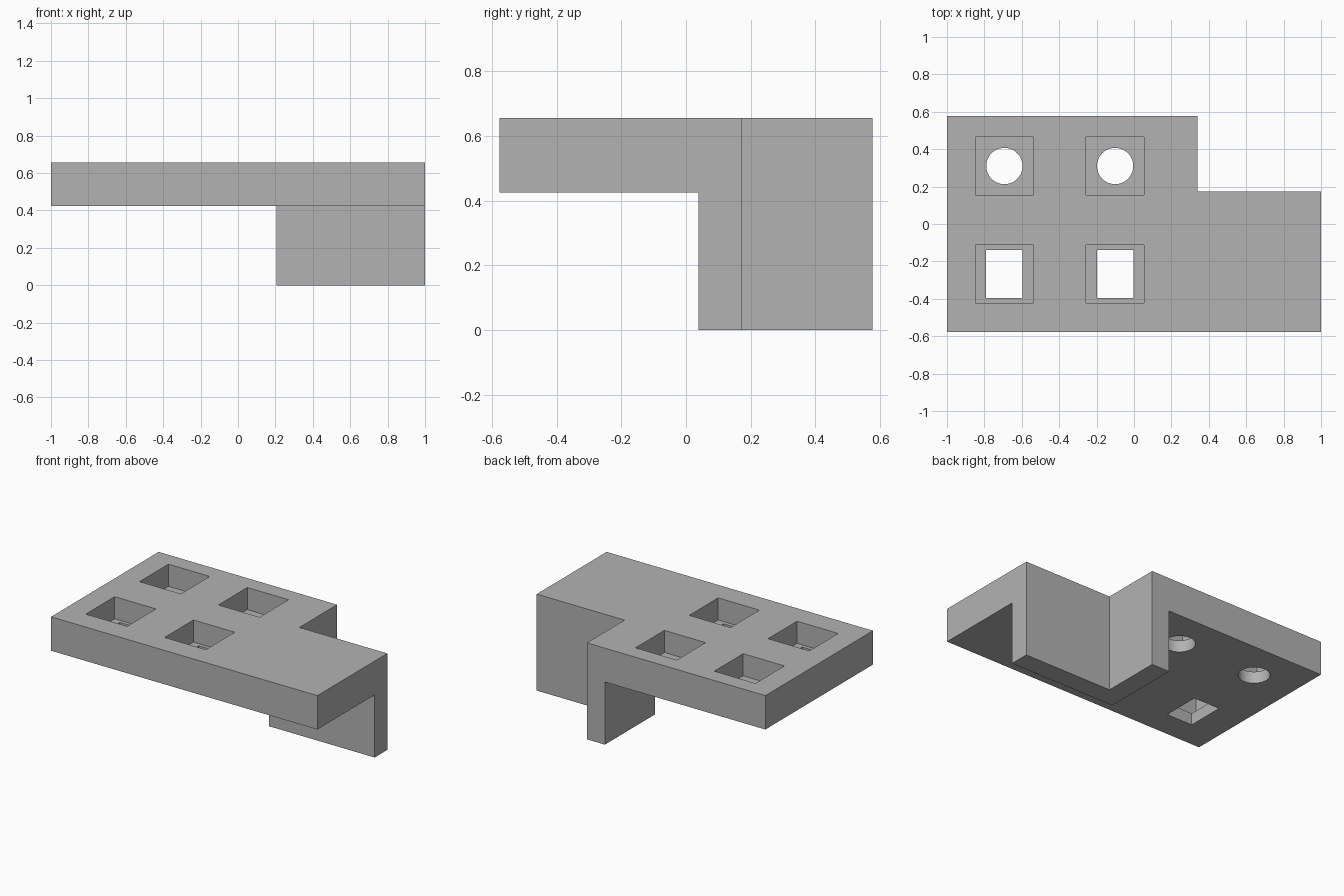
import bpy
import bmesh
import math

old = bpy.data.objects.get("Cube")
if old:
    bpy.data.objects.remove(old, do_unlink=True)

grey = bpy.data.materials.new("plain grey")
grey.use_nodes = True
grey.diffuse_color = (0.45, 0.45, 0.45, 1)
grey.node_tree.nodes["Principled BSDF"].inputs["Base Color"].default_value = grey.diffuse_color

TOP, UNDER, POCKET_FLOOR = 0.655, 0.425, 0.505
BACK, NOTCH_X, NOTCH_Y = 0.577, 0.34, 0.173
WALL = 0.135


def prism(name, outline, low, high):
    """Extrude a flat outline between two heights."""
    bm = bmesh.new()
    face = bm.faces.new([bm.verts.new((x, y, low)) for x, y in outline])
    grown = bmesh.ops.extrude_face_region(bm, geom=[face])["geom"]
    bmesh.ops.translate(bm, vec=(0, 0, high - low),
                        verts=[v for v in grown if isinstance(v, bmesh.types.BMVert)])
    bmesh.ops.recalc_face_normals(bm, faces=bm.faces[:])
    mesh = bpy.data.meshes.new(name)
    bm.to_mesh(mesh)
    bm.free()
    mesh.materials.append(grey)
    obj = bpy.data.objects.new(name, mesh)
    bpy.context.collection.objects.link(obj)
    return obj


def rectangle(cx, cy, width, depth):
    w, d = width / 2, depth / 2
    return [(cx - w, cy - d), (cx + w, cy - d), (cx + w, cy + d), (cx - w, cy + d)]


def circle(cx, cy, radius, sides=48):
    angles = [2 * math.pi * i / sides for i in range(sides)]
    return [(cx + radius * math.cos(a), cy + radius * math.sin(a)) for a in angles]


def combine(target, tool, operation):
    """Apply a boolean and discard the tool."""
    tool.hide_render = True
    mod = target.modifiers.new("boolean", "BOOLEAN")
    mod.operation = operation
    mod.solver = "EXACT"
    mod.object = tool
    bpy.context.view_layer.objects.active = target
    bpy.ops.object.modifier_apply(modifier=mod.name)
    bpy.data.objects.remove(tool, do_unlink=True)


# Notched top plate
bracket = prism("bracket_plate", [(-1, -BACK), (1, -BACK), (1, NOTCH_Y), (NOTCH_X, NOTCH_Y),
                                  (NOTCH_X, BACK), (-1, BACK)], UNDER, TOP)

# L-shaped wall that hangs below the notch
inner_x, inner_y = NOTCH_X - WALL, NOTCH_Y - WALL
wall = prism("corner_wall", [(inner_x, inner_y), (1, inner_y), (1, NOTCH_Y), (NOTCH_X, NOTCH_Y),
                             (NOTCH_X, BACK), (inner_x, BACK)], 0, UNDER)
combine(bracket, wall, "UNION")

# Square pockets with round holes at the back and rectangular holes at the front
for x in (-0.693, -0.101):
    for y in (0.31, -0.267):
        pocket = prism("pocket_cutter", rectangle(x, y, 0.31, 0.31), POCKET_FLOOR, TOP + 0.1)
        combine(bracket, pocket, "DIFFERENCE")
        outline = circle(x, y, 0.097) if y > 0 else rectangle(x, y, 0.194, 0.258)
        hole = prism("hole_cutter", outline, UNDER - 0.1, TOP + 0.05)
        combine(bracket, hole, "DIFFERENCE")

# Smooth the round holes, keep the corners sharp
bpy.ops.object.select_all(action="DESELECT")
bracket.select_set(True)
bpy.context.view_layer.objects.active = bracket
bpy.ops.object.shade_smooth_by_angle(angle=math.radians(30))
